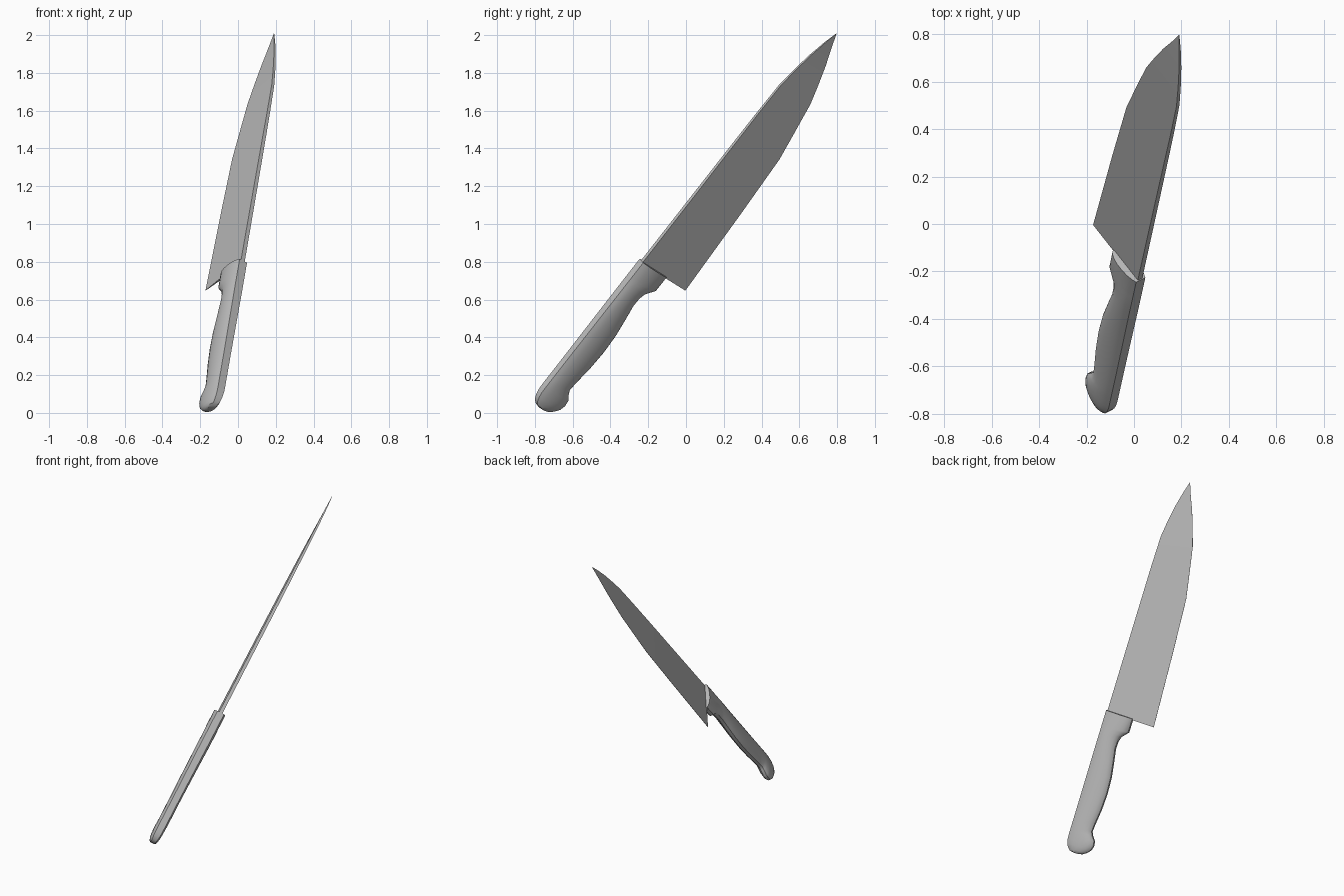
import bpy, bmesh
from mathutils import Vector, Matrix

if "Cube" in bpy.data.objects:
    bpy.data.objects.remove(bpy.data.objects["Cube"])

# Knife frame: along the spine, across to the cutting edge, out of the flat side
along = Vector((0.135, 0.609, 0.781)).normalized()
across = Vector((-0.58, 0.681, -0.449))
across = (across - along * across.dot(along)).normalized()
side = along.cross(across)
origin = Vector((0.025, -0.235, 0.80))
frame = Matrix((along, across, side)).transposed().to_4x4()
frame.translation = origin

steel = bpy.data.materials.new("grey_steel")
grey = (0.5, 0.5, 0.5, 1)
steel.diffuse_color = grey
steel.use_nodes = True
steel.node_tree.nodes["Principled BSDF"].inputs["Base Color"].default_value = grey


def loft(name, stations, section):
    """Skin a closed section along stations of (along, top, bottom, half thickness)."""
    bm = bmesh.new()
    rings = []
    for u, top, bottom, half in stations:
        rings.append([bm.verts.new((u, top + (bottom - top) * t, half * s))
                      for t, s in section])
    count = len(section)
    for a, b in zip(rings, rings[1:]):
        for i in range(count):
            j = (i + 1) % count
            bm.faces.new((a[i], a[j], b[j], b[i]))
    bm.faces.new(rings[0])
    bm.faces.new(rings[-1])
    bmesh.ops.recalc_face_normals(bm, faces=bm.faces)
    mesh = bpy.data.meshes.new(name)
    bm.to_mesh(mesh)
    bm.free()
    mesh.materials.append(steel)
    obj = bpy.data.objects.new(name, mesh)
    obj.matrix_world = frame
    bpy.context.collection.objects.link(obj)
    bpy.ops.object.select_all(action='DESELECT')
    obj.select_set(True)
    bpy.context.view_layer.objects.active = obj
    bpy.ops.object.shade_smooth_by_angle(angle=0.6)
    return obj


# Blade: wedge from a flat spine to a sharp edge, curving to the tip
blade_stations = [
    (-0.005, 0, 0.34, 0.012), (0.5, 0, 0.318, 0.011), (0.86, 0, 0.298, 0.010),
    (1.0, 0, 0.273, 0.009), (1.2, 0.003, 0.236, 0.008), (1.31, 0.018, 0.2, 0.007),
    (1.42, 0.038, 0.16, 0.006), (1.52, 0.063, 0.117, 0.004), (1.595, 0.086, 0.088, 0.001),
]
loft("blade", blade_stations, [(0, 1), (0, -1), (1, -0.06), (1, 0.06)])

# Handle: flat back, rounded cheeks, narrower belly with finger guard and hooked butt
half_section = [(0, 0.6), (0.1, 0.78), (0.25, 0.94), (0.45, 1), (0.65, 0.96),
                (0.82, 0.8), (0.94, 0.56), (1, 0.28)]
handle_section = half_section + [(t, -s) for t, s in reversed(half_section)]
handle_stations = [
    (0.004, -0.005, 0.183, 0.04), (-0.09, -0.005, 0.182, 0.04),
    (-0.105, -0.005, 0.168, 0.04), (-0.135, -0.005, 0.14, 0.04),
    (-0.17, -0.005, 0.129, 0.04), (-0.22, -0.005, 0.127, 0.04),
    (-0.31, -0.005, 0.142, 0.039), (-0.41, -0.005, 0.157, 0.038),
    (-0.52, -0.005, 0.162, 0.037), (-0.63, -0.005, 0.156, 0.036),
    (-0.73, -0.005, 0.143, 0.036), (-0.785, -0.005, 0.138, 0.036),
    (-0.81, -0.005, 0.15, 0.036), (-0.84, -0.005, 0.174, 0.036),
    (-0.875, -0.004, 0.178, 0.035), (-0.905, 0.002, 0.168, 0.033),
    (-0.93, 0.013, 0.145, 0.029), (-0.947, 0.03, 0.118, 0.023),
    (-0.953, 0.05, 0.095, 0.015),
]
loft("handle", handle_stations, handle_section)
